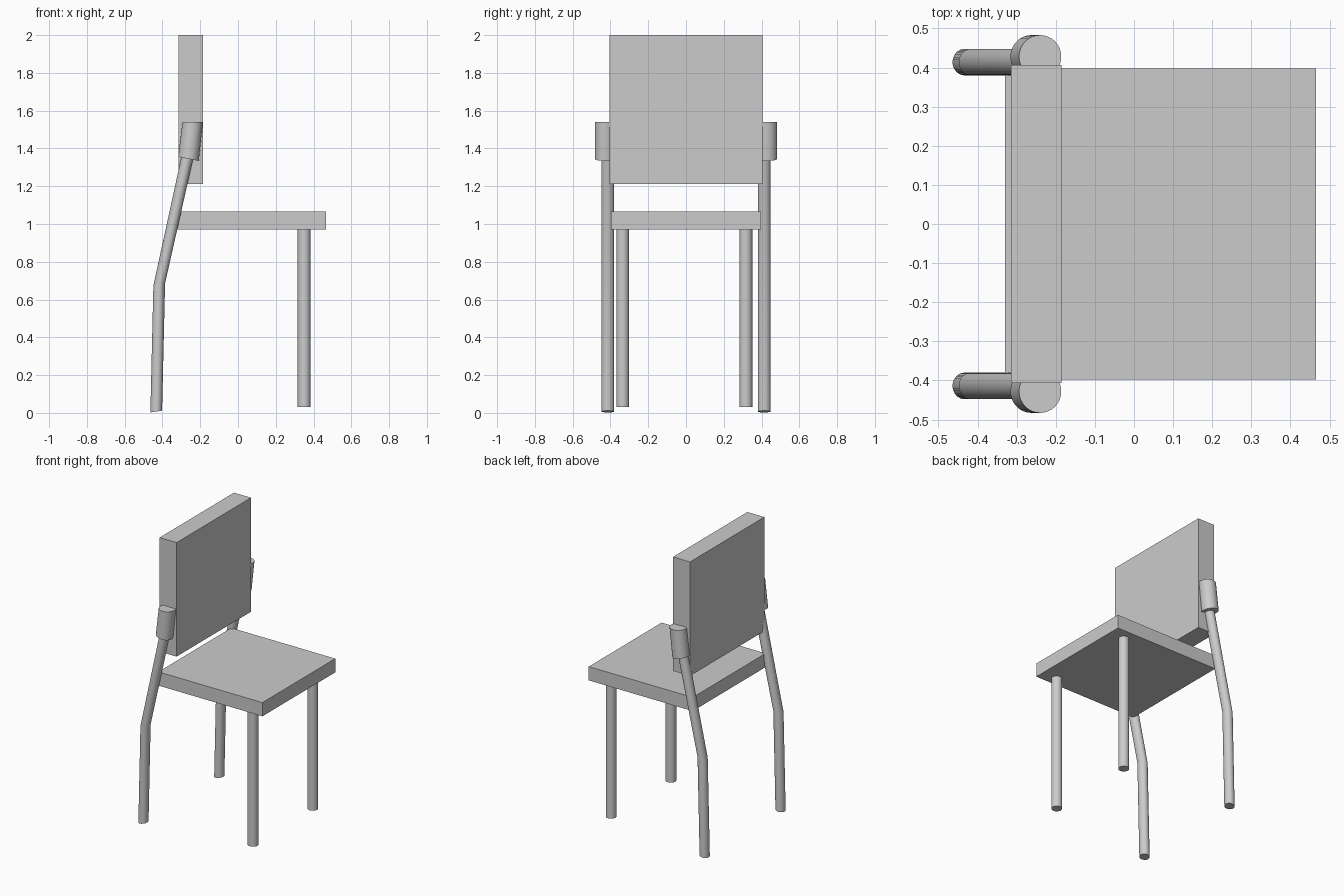
import bpy, bmesh, math

if "Cube" in bpy.data.objects:
    bpy.data.objects.remove(bpy.data.objects["Cube"])


def finish(name, bm, smooth=False):
    bmesh.ops.recalc_face_normals(bm, faces=bm.faces)
    mesh = bpy.data.meshes.new(name)
    bm.to_mesh(mesh)
    bm.free()
    obj = bpy.data.objects.new(name, mesh)
    bpy.context.collection.objects.link(obj)
    if smooth:
        bpy.ops.object.select_all(action='DESELECT')
        obj.select_set(True)
        bpy.context.view_layer.objects.active = obj
        bpy.ops.object.shade_smooth_by_angle(angle=math.radians(30))
    return obj


def box(name, lo, hi):
    bm = bmesh.new()
    bmesh.ops.create_cube(bm, size=1)
    for v in bm.verts:
        v.co = [(a + b) / 2 + c * (b - a) for a, b, c in zip(lo, hi, v.co)]
    return finish(name, bm)


def tube(name, y, rings, rx, ry, sides=32):
    """Loft rings given as (x, z, tilt), where tilt is the rise per unit x."""
    bm = bmesh.new()
    loops = []
    for x, z, tilt in rings:
        loop = []
        for i in range(sides):
            a = 2 * math.pi * i / sides
            dx = rx * math.cos(a)
            loop.append(bm.verts.new((x + dx, y + ry * math.sin(a), z + tilt * dx)))
        loops.append(loop)
    for a, b in zip(loops, loops[1:]):
        for i in range(sides):
            j = (i + 1) % sides
            bm.faces.new((a[i], a[j], b[j], b[i]))
    bm.faces.new(loops[0])
    bm.faces.new(loops[-1])
    return finish(name, bm, smooth=True)


# Seat and backrest
box("seat", (-0.33, -0.398, 0.97), (0.465, 0.398, 1.065))
box("backrest", (-0.315, -0.406, 1.212), (-0.185, 0.406, 2.0))

# Straight front legs, slightly off centre
for side, y in (("right", -0.335), ("left", 0.317)):
    tube("front_leg_" + side, y, [(0.35, 0.03, 0), (0.35, 0.98, 0)], 0.034, 0.034)

# Bent back legs and the sleeves holding the backrest
for side, s in (("right", -1), ("left", 1)):
    tube("back_leg_" + side, s * 0.414,
         [(-0.433, 0.007, 0.15), (-0.417, 0.68, 0.2), (-0.262, 1.38, -0.2)],
         0.031, 0.034)
    tube("backrest_sleeve_" + side, s * 0.428,
         [(-0.262, 1.345, -0.2), (-0.24, 1.54, 0)], 0.054, 0.055)
